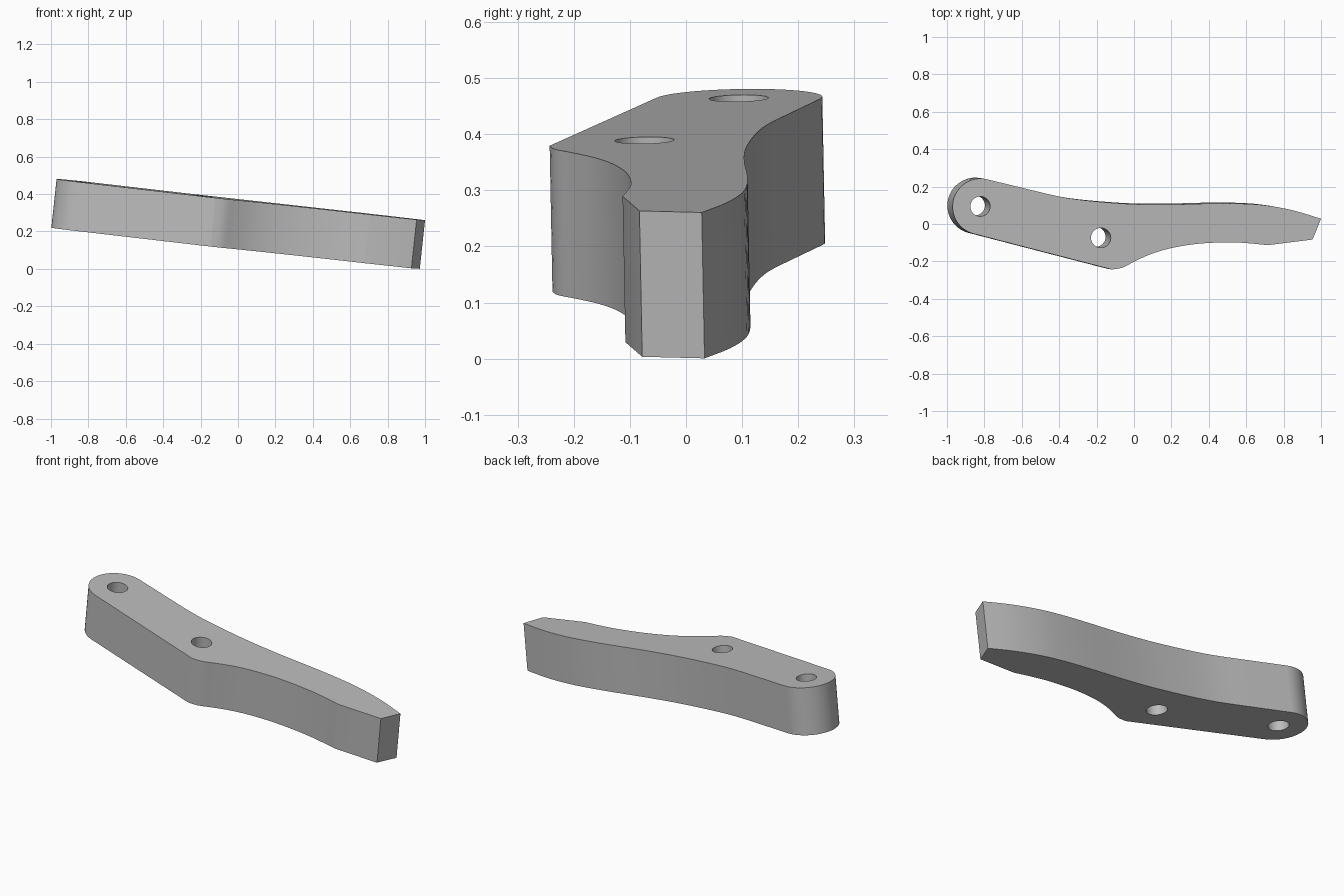
import bpy, bmesh, math
from mathutils import Vector

cube = bpy.data.objects.get("Cube")
if cube:
    bpy.data.objects.remove(cube, do_unlink=True)

THICKNESS = Vector((-0.028, 0.005, -0.26))   # from upper face to lower face


def on_top(x, y):
    """Point on the gently tilted upper face."""
    return Vector((x, y, 0.371 - 0.111 * x + 0.02 * y))


def arc(cx, cy, r, start, end, n):
    return [(cx + r * math.cos(math.radians(start + (end - start) * i / n)),
             cy + r * math.sin(math.radians(start + (end - start) * i / n)))
            for i in range(n + 1)]


def smooth_path(pts, steps=4):
    """Catmull-Rom curve through the points."""
    p = [Vector(q) for q in [pts[0]] + pts + [pts[-1]]]
    out = []
    for a, b, c, d in zip(p, p[1:], p[2:], p[3:]):
        for i in range(steps):
            t = i / steps
            v = (2 * b + (c - a) * t + (2 * a - 5 * b + 4 * c - d) * t ** 2
                 + (3 * b - a - 3 * c + d) * t ** 3) / 2
            out.append(tuple(v))
    return out + [tuple(p[-1])]


# Lever outline: round pivot end, front belly, cut tip, long back curve
pivot_end = arc(-0.82, 0.093, 0.15, 76, 256, 28)
front_edge = smooth_path([(-0.12, -0.243), (-0.064, -0.234), (0, -0.202),
                          (0.085, -0.163), (0.19, -0.131), (0.33, -0.107),
                          (0.49, -0.098), (0.6, -0.102), (0.715, -0.113)])
tip = [(0.955, -0.083)]
back_edge = smooth_path([(1.0, 0.028), (0.85, 0.073), (0.7, 0.1), (0.56, 0.109),
                         (0.4, 0.109), (0.2, 0.104), (0, 0.106), (-0.2, 0.12),
                         (-0.35, 0.138), (-0.46, 0.16)])
outline = pivot_end + front_edge + tip + back_edge
holes = [arc(x, y, 0.053, 0, 348.75, 31) for x, y in ((-0.822, 0.094), (-0.177, -0.074))]

# Fill the upper face around the holes and extrude it down
bm = bmesh.new()
edges = []
for loop in [outline] + holes:
    verts = [bm.verts.new(on_top(*q)) for q in loop]
    edges += [bm.edges.new((a, b)) for a, b in zip(verts, verts[1:] + verts[:1])]
bmesh.ops.triangle_fill(bm, edges=edges, use_beauty=True, use_dissolve=False)
result = bmesh.ops.extrude_face_region(bm, geom=bm.faces[:], use_keep_orig=True)
lower = [g for g in result["geom"] if isinstance(g, bmesh.types.BMVert)]
bmesh.ops.translate(bm, verts=lower, vec=THICKNESS)
bmesh.ops.recalc_face_normals(bm, faces=bm.faces[:])

mesh = bpy.data.meshes.new("lever_arm")
bm.to_mesh(mesh)
bm.free()
lever = bpy.data.objects.new("lever_arm", mesh)
bpy.context.collection.objects.link(lever)

# Plain grey
grey = bpy.data.materials.new("grey")
grey.use_nodes = True
color = (0.5, 0.5, 0.5, 1)
grey.diffuse_color = color
grey.node_tree.nodes["Principled BSDF"].inputs["Base Color"].default_value = color
mesh.materials.append(grey)

# Smooth curved walls, sharp rims
bpy.ops.object.select_all(action="DESELECT")
lever.select_set(True)
bpy.context.view_layer.objects.active = lever
bpy.ops.object.shade_smooth_by_angle(angle=math.radians(20))
